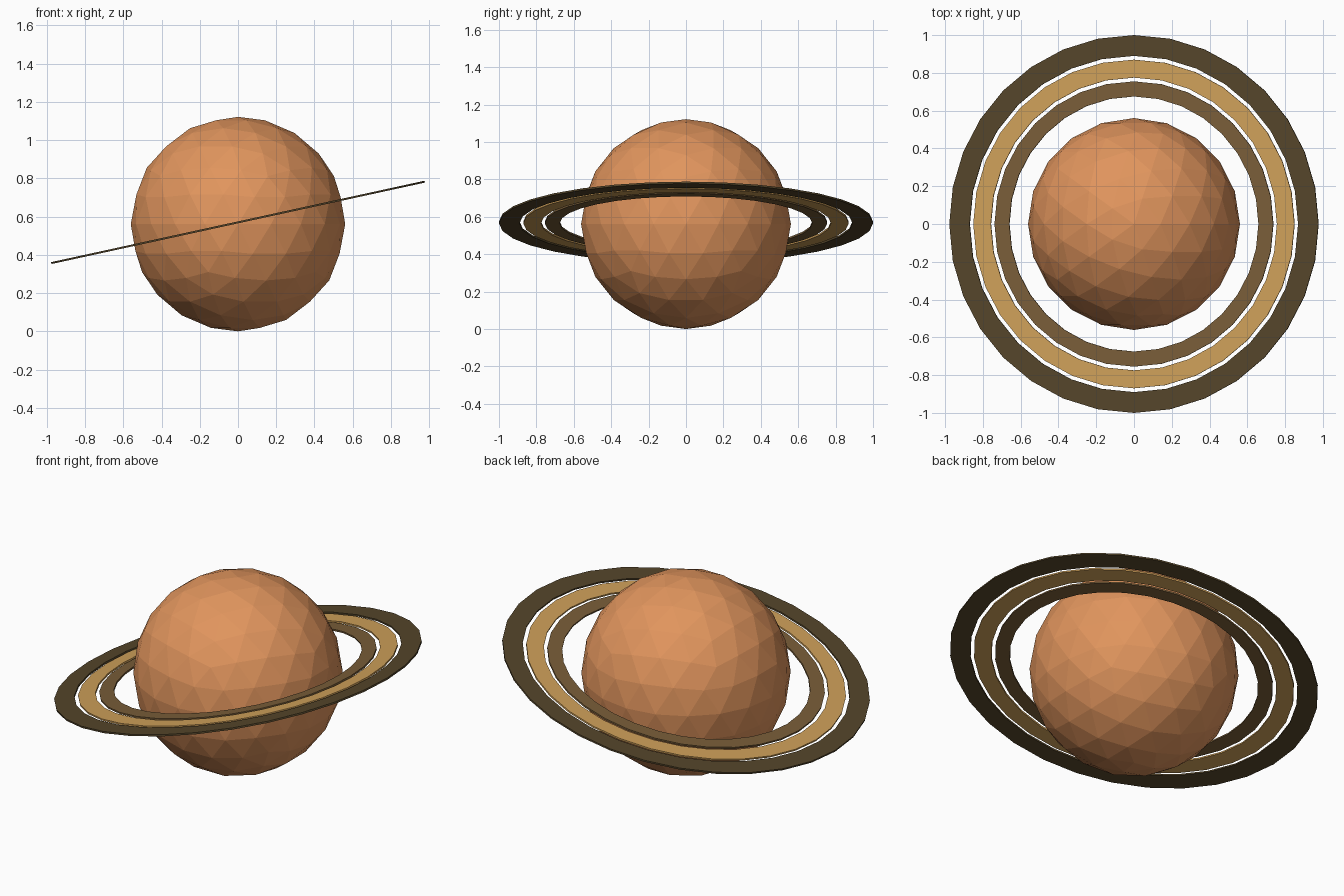
import bpy, bmesh, math
from mathutils import Vector

if "Cube" in bpy.data.objects:
    bpy.data.objects.remove(bpy.data.objects["Cube"])

RADIUS = 0.561
TILT = math.radians(-12.3)
SIDES = 32
THICK = 0.01


def finish(bm, name, color):
    mesh = bpy.data.meshes.new(name)
    bm.to_mesh(mesh)
    bm.free()
    mat = bpy.data.materials.new(name + "_color")
    mat.diffuse_color = (*color, 1)
    mat.use_nodes = True
    mat.node_tree.nodes["Principled BSDF"].inputs["Base Color"].default_value = mat.diffuse_color
    mesh.materials.append(mat)
    obj = bpy.data.objects.new(name, mesh)
    bpy.context.collection.objects.link(obj)
    return obj


def ring(name, inner, outer, color):
    # Spin a thin rectangular cross-section around the ring axis
    bm = bmesh.new()
    h = THICK / 2
    verts = [bm.verts.new((r, 0, z)) for r, z in
             ((inner, -h), (outer, -h), (outer, h), (inner, h))]
    edges = [bm.edges.new((verts[i], verts[(i + 1) % 4])) for i in range(4)]
    bmesh.ops.spin(bm, geom=verts + edges, cent=Vector((0, 0, 0)), axis=Vector((0, 0, 1)),
                   angle=2 * math.pi, steps=SIDES)
    bmesh.ops.remove_doubles(bm, verts=bm.verts[:], dist=0.0005)
    bmesh.ops.recalc_face_normals(bm, faces=bm.faces[:])
    obj = finish(bm, name, color)
    obj.location.z = 0.57
    obj.rotation_euler.y = TILT
    return obj


# Faceted planet ball resting on the ground
bm = bmesh.new()
bmesh.ops.create_icosphere(bm, subdivisions=3, radius=RADIUS)
planet = finish(bm, "planet", (0.75, 0.30, 0.11))
planet.location.z = RADIUS

# Three tilted flat rings
ring("inner_ring", 0.675, 0.755, (0.19, 0.11, 0.04))
ring("middle_ring", 0.775, 0.87, (0.62, 0.35, 0.10))
ring("outer_ring", 0.89, 1.0, (0.09, 0.06, 0.023))
